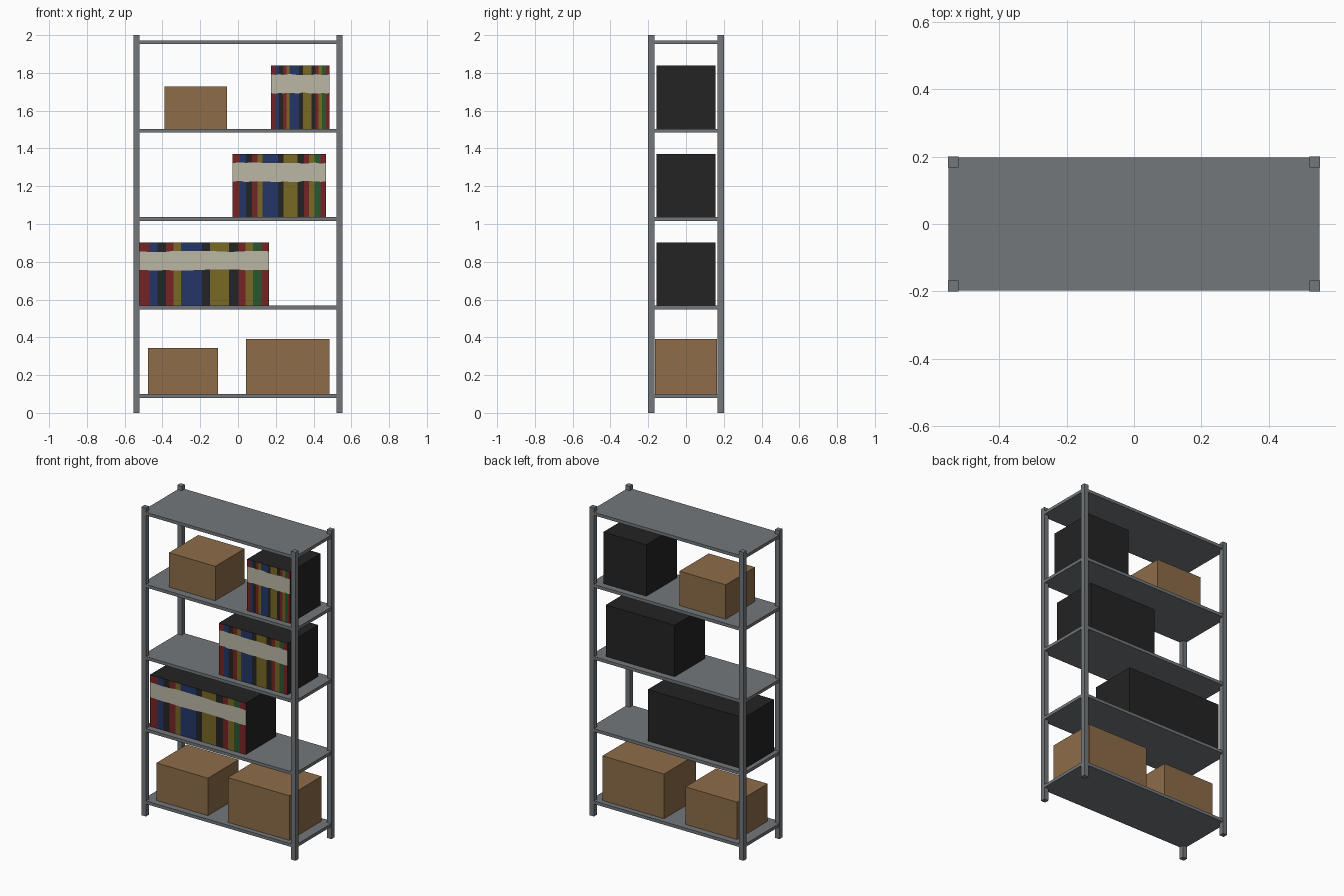
import bpy, bmesh, random
from mathutils import Vector

if "Cube" in bpy.data.objects:
    bpy.data.objects.remove(bpy.data.objects["Cube"])

random.seed(4)
W, D, H = 0.553, 0.20, 2.0          # half width, half depth, height
POST = 0.032
SHELF_TOPS = [0.10 + 0.468 * i for i in range(5)]


def material(name, rgb):
    m = bpy.data.materials.new(name)
    m.diffuse_color = (*rgb, 1)
    m.use_nodes = True
    m.node_tree.nodes["Principled BSDF"].inputs["Base Color"].default_value = m.diffuse_color
    return m


MATS = {
    "steel": material("grey_steel", (0.172, 0.185, 0.195)),
    "card": material("brown_cardboard", (0.27, 0.15, 0.066)),
    "black": material("black_binder", (0.017, 0.017, 0.017)),
    "red": material("red_spine", (0.18, 0.017, 0.017)),
    "blue": material("blue_spine", (0.018, 0.037, 0.14)),
    "olive": material("olive_spine", (0.19, 0.14, 0.018)),
    "green": material("green_spine", (0.023, 0.095, 0.03)),
    "cream": material("cream_label", (0.50, 0.475, 0.38)),
}
NAMES = list(MATS)


def box_bmesh(lo, hi):
    bm = bmesh.new()
    bmesh.ops.create_cube(bm, size=1)
    for v in bm.verts:
        v.co = Vector([(lo[i] + hi[i]) / 2 + v.co[i] * (hi[i] - lo[i]) for i in range(3)])
    return bm


def finish(bm, name, mats):
    me = bpy.data.meshes.new(name)
    bm.to_mesh(me)
    bm.free()
    for m in mats:
        me.materials.append(MATS[m])
    ob = bpy.data.objects.new(name, me)
    bpy.context.collection.objects.link(ob)
    return ob


def box(name, lo, hi, mat):
    return finish(box_bmesh(lo, hi), name, [mat])


# Corner posts
for sx, side in ((-1, "left"), (1, "right")):
    for sy, end in ((-1, "front"), (1, "back")):
        xs = sorted((sx * W, sx * (W - POST)))
        ys = sorted((sy * D, sy * (D - POST)))
        box(f"{end}_{side}_post", (xs[0], ys[0], 0), (xs[1], ys[1], H), "steel")

# Shelves
for i, z in enumerate(SHELF_TOPS):
    box(f"shelf_{i + 1}", (-W + 0.002, -D + 0.002, z - 0.02),
        (W - 0.002, D - 0.002, z), "steel")

# Cardboard boxes: x range, shelf, height, depth
for name, x0, x1, shelf, h, d in (
        ("lower_left_carton", -0.476, -0.106, 0, 0.243, 0.313),
        ("lower_right_carton", 0.042, 0.484, 0, 0.29, 0.33),
        ("upper_carton", -0.39, -0.058, 3, 0.223, 0.30)):
    z = SHELF_TOPS[shelf]
    box(name, (x0, -d / 2, z), (x1, d / 2, z + h), "card")

# Binder spines: colour and right-hand edge as a fraction of the row
SPINES = [("red", .078), ("blue", .14), ("black", .207), ("red", .265),
          ("olive", .32), ("blue", .483), ("black", .545), ("olive", .692),
          ("black", .765), ("red", .817), ("olive", .877), ("green", .942), ("red", 1.0)]


def binder_row(name, x0, x1, shelf):
    z0 = SHELF_TOPS[shelf]
    z1 = z0 + 0.334
    label_hi, label_lo = z1 - 0.047, z1 - 0.145
    bm = box_bmesh((x0, -0.156, z0), (x1, 0.156, z1))

    def cut(co, no):
        bmesh.ops.bisect_plane(bm, geom=bm.verts[:] + bm.edges[:] + bm.faces[:],
                               plane_co=co, plane_no=no)
    for _, f in SPINES[:-1]:
        cut((x0 + f * (x1 - x0), 0, 0), (1, 0, 0))
    for z in (label_lo, label_hi):
        cut((0, 0, z), (0, 0, 1))
    bm.normal_update()
    # Front faces take the spine colour, or cream inside the label band
    for face in bm.faces:
        colour = "black"
        if face.normal.y < -0.5:
            c = face.calc_center_median()
            f = (c.x - x0) / (x1 - x0)
            colour = next(n for n, edge in SPINES if f < edge)
            if label_lo < c.z < label_hi:
                colour = "cream"
        face.material_index = NAMES.index(colour)
    # Slightly uneven label edges, spine by spine
    for v in bm.verts:
        if v.co.y < 0 and x0 + 0.001 < v.co.x < x1 - 0.001 and z0 + 0.01 < v.co.z < z1 - 0.01:
            v.co.z += random.uniform(-0.004, 0.004)
    finish(bm, name, NAMES)


binder_row("binder_row_lower", -0.523, 0.165, 1)
binder_row("binder_row_middle", -0.028, 0.466, 2)
binder_row("binder_row_upper", 0.175, 0.484, 3)
